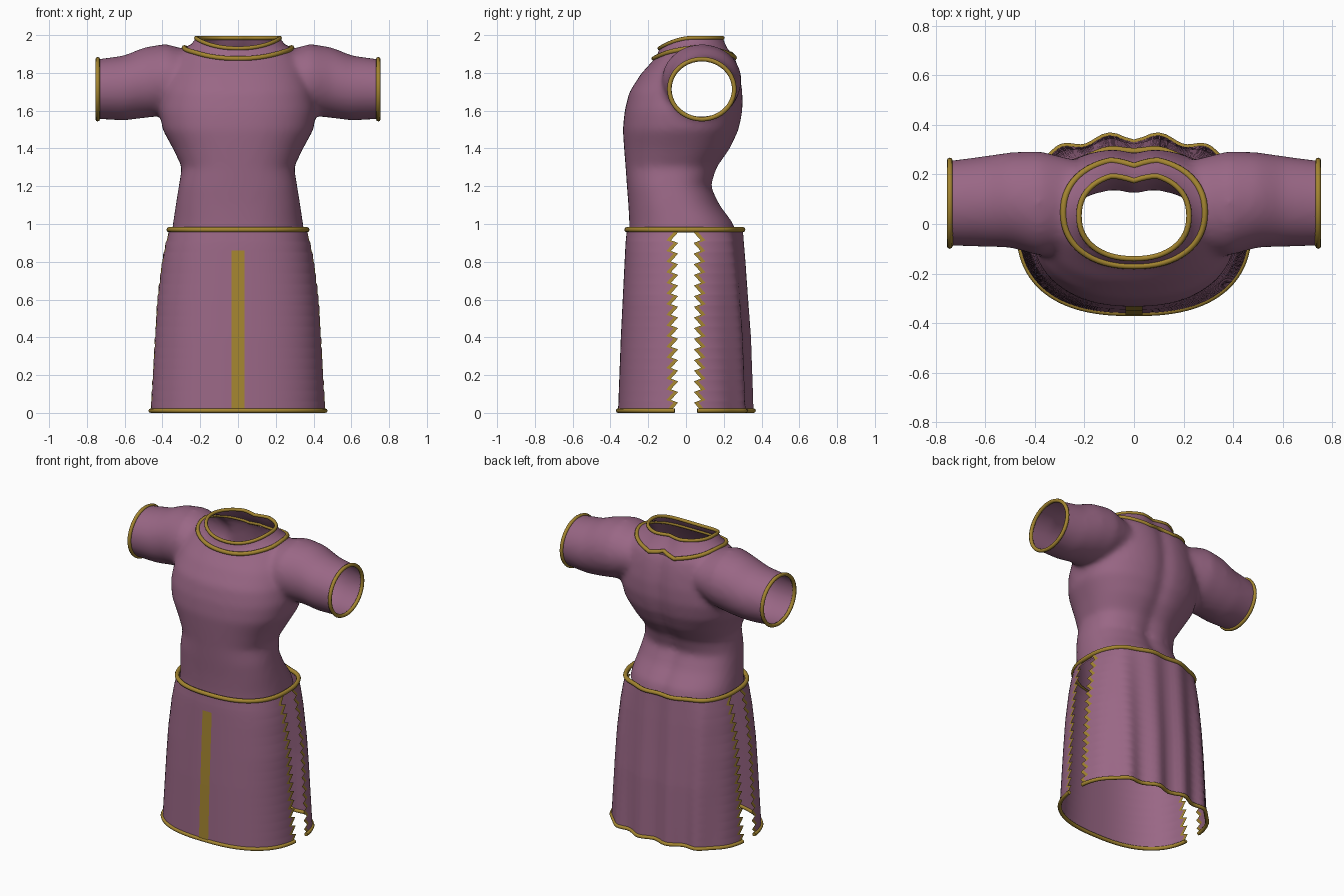
import bpy, bmesh
from math import sin, cos, pi, asin, copysign
from mathutils import Vector
from mathutils.bvhtree import BVHTree

if "Cube" in bpy.data.objects:
    bpy.data.objects.remove(bpy.data.objects["Cube"])


def material(name, rgb):
    m = bpy.data.materials.new(name)
    m.use_nodes = True
    m.diffuse_color = (*rgb, 1)
    m.node_tree.nodes["Principled BSDF"].inputs["Base Color"].default_value = (*rgb, 1)
    return m


CLOTH = material("mauve cloth", (0.32, 0.135, 0.235))
GOLD = material("gold trim", (0.37, 0.235, 0.03))


def make(name, bm, mats, smooth=True):
    me = bpy.data.meshes.new(name)
    bm.to_mesh(me)
    bm.free()
    for m in mats:
        me.materials.append(m)
    ob = bpy.data.objects.new(name, me)
    bpy.context.collection.objects.link(ob)
    if smooth:
        bpy.ops.object.select_all(action="DESELECT")
        ob.select_set(True)
        bpy.context.view_layer.objects.active = ob
        bpy.ops.object.shade_smooth_by_angle(angle=0.9)
    return ob


def table(rows, v):
    """Interpolate the columns of rows at the key v."""
    for a, b in zip(rows, rows[1:]):
        if v <= b[0]:
            f = max(0, (v - a[0]) / (b[0] - a[0]))
            return [p + (q - p) * f for p, q in zip(a[1:], b[1:])]
    return rows[-1][1:]


def loft(bm, rings, closed=True, caps=False):
    rows = [[bm.verts.new(p) for p in r] for r in rings]
    n = len(rows[0])
    for a, b in zip(rows, rows[1:]):
        for i in range(n if closed else n - 1):
            j = (i + 1) % n
            bm.faces.new((a[i], a[j], b[j], b[i]))
    if caps:
        bm.faces.new(rows[0])
        bm.faces.new(rows[-1])
    return rows


def spow(v, e):
    return copysign(abs(v) ** e, v)


def tube(name, pts, r=0.012, cyclic=True):
    """Round gold piping along a path."""
    cu = bpy.data.curves.new(name, "CURVE")
    cu.dimensions = "3D"
    cu.bevel_depth = r
    cu.bevel_resolution = 2
    cu.use_fill_caps = True
    sp = cu.splines.new("POLY")
    sp.points.add(len(pts) - 1)
    for p, q in zip(sp.points, pts):
        p.co = (*q, 1)
    sp.use_cyclic_u = cyclic
    tmp = bpy.data.objects.new(name, cu)
    bpy.context.collection.objects.link(tmp)
    bpy.context.view_layer.update()
    me = bpy.data.meshes.new_from_object(tmp.evaluated_get(bpy.context.evaluated_depsgraph_get()))
    bpy.data.objects.remove(tmp)
    bm = bmesh.new()
    bm.from_mesh(me)
    make(name, bm, [GOLD])


# Bodice volume: height, half width, front y, back y
BODY = [(0.88, .36, -.30, .29), (1.0, .345, -.30, .26), (1.1, .33, -.305, .185), (1.2, .314, -.313, .137),
        (1.3, .297, -.32, .17), (1.4, .345, -.328, .24), (1.5, .40, -.335, .285), (1.6, .415, -.325, .305),
        (1.7, .40, -.30, .305), (1.8, .37, -.235, .29), (1.87, .34, -.17, .27), (1.93, .28, -.13, .23),
        (1.97, .18, -.08, .18)]
# Sleeve volume: x, bottom z, top z, front y, back y
SLEEVE = [(.2, 1.64, 1.9, -.1, .25), (.38, 1.575, 1.955, -.13, .295), (.5, 1.56, 1.935, -.095, .29),
          (.6, 1.548, 1.893, -.093, .275), (.75, 1.555, 1.872, -.088, .255), (.84, 1.555, 1.87, -.088, .25)]
bm = bmesh.new()
rings = []
for k in range(45):
    z = .88 + 1.09 * k / 44
    w, f, b = table(BODY, z)
    ring = []
    for i in range(48):
        t = 2 * pi * i / 48
        x, s = w * spow(cos(t), .85), spow(sin(t), .85)
        y = (f + b) / 2 + s * (b - f) / 2
        if s > 0:  # spine groove
            y -= .02 * max(0, 1 - abs(x) / .08) * s
        ring.append((x, y, z))
    rings.append(ring)
loft(bm, rings, caps=True)
for side in (-1, 1):
    rings = []
    for k in range(25):
        x = .2 + .64 * k / 24
        lo, hi, f, b = table(SLEEVE, x)
        rings.append([(side * x, (f + b) / 2 + (b - f) / 2 * cos(2 * pi * i / 32),
                       (lo + hi) / 2 + (hi - lo) / 2 * sin(2 * pi * i / 32)) for i in range(32)])
    loft(bm, rings, caps=True)
bmesh.ops.recalc_face_normals(bm, faces=bm.faces)

# Fuse the volumes and soften the joins
src = make("bodice_volume", bm, [CLOTH], False)
rm = src.modifiers.new("fuse", "REMESH")
rm.mode, rm.voxel_size = "VOXEL", .016
sm = src.modifiers.new("soften", "SMOOTH")
sm.factor, sm.iterations = .5, 14
bpy.context.view_layer.update()
me = bpy.data.meshes.new_from_object(src.evaluated_get(bpy.context.evaluated_depsgraph_get()))
bpy.data.objects.remove(src)
bm = bmesh.new()
bm.from_mesh(me)
tree = BVHTree.FromBMesh(bm)


# Collar rings follow the shoulders
def neck(w, f, b, scale=1):
    out = []
    for i in range(64):
        t = 2 * pi * i / 64
        x, s = w * spow(cos(t), .9), sin(t)
        y = (f + b) / 2 + (b - f) / 2 * spow(s, .9)
        if s > 0:
            y -= .03 * max(0, 1 - abs(x) / .09)
        out.append(Vector((x * scale, y * scale + (1 - scale) * .04, 0)))
    return out


outer = neck(.285, -.17, .265)
for p in outer:
    hit = tree.ray_cast(Vector((p.x, p.y, 3)), Vector((0, 0, -1)))[0]
    p.z = hit.z + .004 if hit else 1.87
inner = neck(.222, -.14, .205)
for p in inner:
    p.z = 1.985 - .055 * max(0, (.04 - p.y) / .18) ** 2

# Open the waist, cuffs and neck
for co, no in (((0, 0, .955), (0, 0, -1)), ((.745, 0, 0), (1, 0, 0)), ((-.745, 0, 0), (-1, 0, 0))):
    bmesh.ops.bisect_plane(bm, geom=bm.verts[:] + bm.edges[:] + bm.faces[:], plane_co=co, plane_no=no,
                           clear_outer=True)
hole = []
for f in bm.faces:
    c = f.calc_center_median()
    if c.z > 1.7 and (c.x / .27) ** 2 + ((c.y - .0475) / .2) ** 2 < 1:
        hole.append(f)
bmesh.ops.delete(bm, geom=hole, context="FACES")
make("bodice", bm, [CLOTH])

bm = bmesh.new()
middle = [a.lerp(b, .6) + Vector((0, 0, -.012)) for a, b in zip(outer, inner)]
loft(bm, [outer, middle, inner])
make("collar", bm, [CLOTH])
tube("collar_lower_trim", outer, .013)
tube("collar_upper_trim", inner, .011)

# Cuff trims
for side, word in ((1, "left"), (-1, "right")):
    lo, hi, f, b = table(SLEEVE, .745)
    tube(word + "_cuff_trim", [(side * .743, (f + b) / 2 + (b - f) / 2 * cos(2 * pi * i / 40),
                                (lo + hi) / 2 + (hi - lo) / 2 * sin(2 * pi * i / 40)) for i in range(40)])

# Skirt surface: height, half width, front depth, back depth
SKIRT = [(0, .465, .36, .345), (.4, .442, .345, .335), (.6, .43, .335, .322), (.8, .405, .325, .31),
         (.9, .385, .32, .303), (.98, .362, .312, .298)]
HEM, WAIST, TEETH = .012, .97, 17


def skirt(t, z, side, out=0.0):
    w, f, b = table(SKIRT, z)
    d = f if side < 0 else b
    x = (w + out) * spow(cos(t), .8)
    y = (d + out) * abs(sin(t)) ** .8
    if side > 0:  # soft folds at the back
        y -= (.016 - .01 * z) * cos(10 * pi * x) * max(0, min(1, (.42 - abs(x)) / .12))
    return (x, side * y, z)


def angle_at(y, z, side):
    w, f, b = table(SKIRT, z)
    return asin((y / (f if side < 0 else b)) ** 1.25)


for side, word in ((-1, "front"), (1, "back")):
    # Panel with saw-toothed gold edges along the slits
    rows = []
    for k in range(2 * TEETH + 1):
        z = HEM + (WAIST - HEM) * (k + (.5 if k % 2 else 0)) / (2 * TEETH)
        edge = .042 if k % 2 else .08
        t0, t1 = angle_at(edge, z, side), angle_at(edge + .024, z, side)
        ts = [t0] + [t1 + (pi - 2 * t1) * i / 56 for i in range(57)] + [pi - t0]
        rows.append([skirt(t, z, side) for t in ts])
    bm = bmesh.new()
    grid = loft(bm, rows, closed=False)
    ends = {v for r in grid for v in (r[0], r[-1])}
    for f in bm.faces:
        f.material_index = int(any(v in ends for v in f.verts))
    bmesh.ops.recalc_face_normals(bm, faces=bm.faces)
    make(word + "_skirt_panel", bm, [CLOTH, GOLD])
    t0 = angle_at(.06, HEM, side)
    tube(word + "_hem_trim", [skirt(t0 + (pi - 2 * t0) * i / 60, HEM, side) for i in range(61)], .012, False)

# Waist band
tube("waist_band", [skirt(2 * pi * i / 96, WAIST, -1 if i <= 48 else 1) for i in range(96)], .014)

# Front stripe plate
bm = bmesh.new()
strip = []
for k in range(21):
    z = .015 + .845 * k / 20
    strip.append([(x, skirt(pi / 2, z, -1, .005)[1], z) for x in (-.034, 0, .034)])
loft(bm, strip, closed=False)
make("front_stripe", bm, [GOLD])
